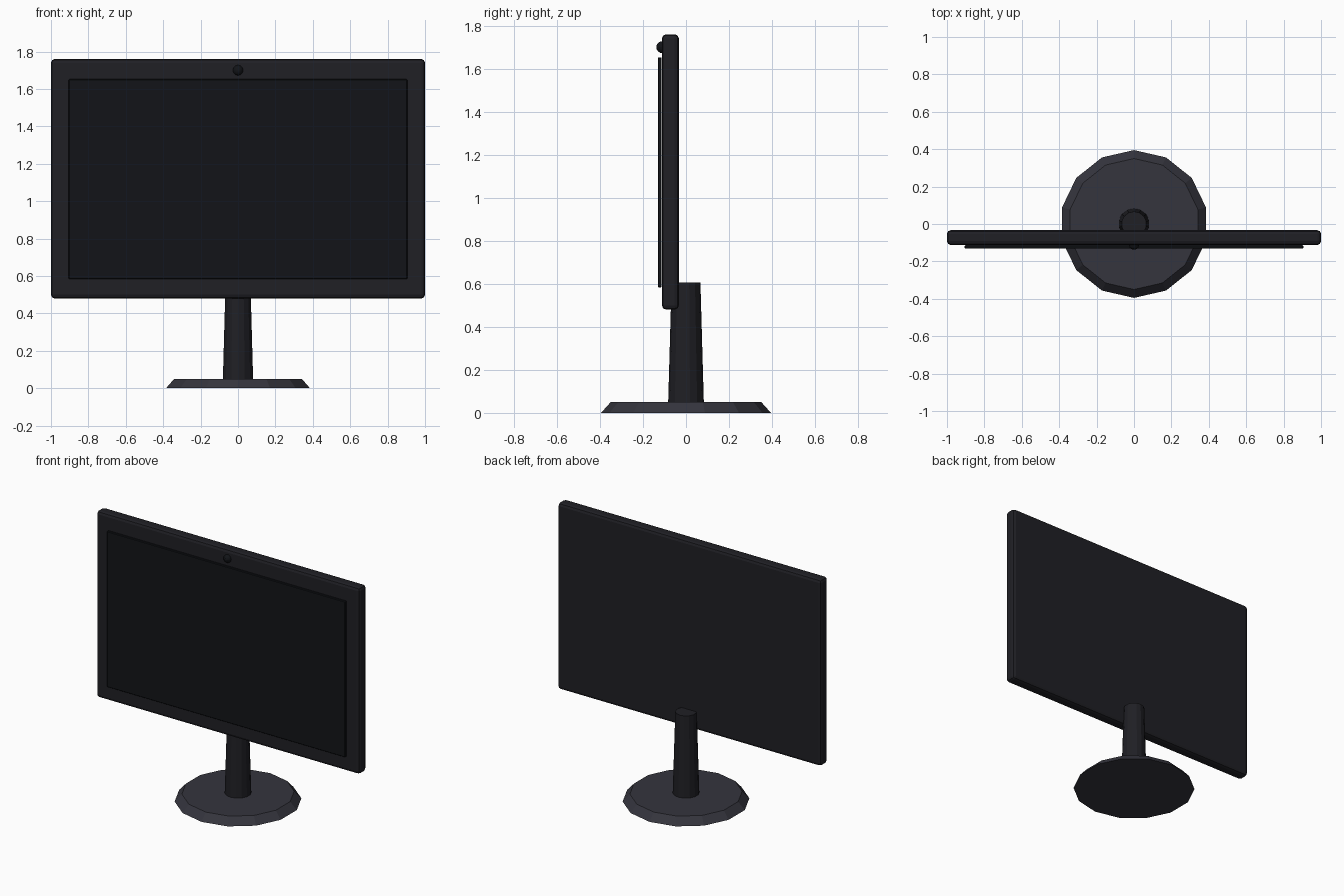
import bpy, bmesh
from mathutils import Matrix, Vector

if "Cube" in bpy.data.objects:
    bpy.data.objects.remove(bpy.data.objects["Cube"])


def material(name, rgb):
    m = bpy.data.materials.new(name)
    m.diffuse_color = (*rgb, 1)
    m.use_nodes = True
    m.node_tree.nodes["Principled BSDF"].inputs["Base Color"].default_value = m.diffuse_color
    return m


casing = material("casing", (0.014, 0.014, 0.018))
stand = material("stand", (0.035, 0.035, 0.047))
glass = material("glass", (0.006, 0.007, 0.009))


def finish(name, bm, mat):
    me = bpy.data.meshes.new(name)
    bm.to_mesh(me)
    bm.free()
    me.materials.append(mat)
    ob = bpy.data.objects.new(name, me)
    bpy.context.collection.objects.link(ob)
    return ob


def box(name, lo, hi, mat, bevel, segments):
    lo, hi = Vector(lo), Vector(hi)
    bm = bmesh.new()
    bmesh.ops.create_cube(bm, size=1, matrix=Matrix.Translation((lo + hi) / 2)
                          @ Matrix.Diagonal((*(hi - lo), 1)))
    ob = finish(name, bm, mat)
    mod = ob.modifiers.new("rounded_edges", 'BEVEL')
    mod.width, mod.segments = bevel, segments
    return ob


def cone(name, sides, r_low, r_high, z_low, z_high, mat):
    bm = bmesh.new()
    bmesh.ops.create_cone(bm, cap_ends=True, segments=sides, radius1=r_low, radius2=r_high,
                          depth=z_high - z_low,
                          matrix=Matrix.Translation((0, 0, (z_low + z_high) / 2)))
    return finish(name, bm, mat)


# Stand: faceted foot and tapered neck
cone("base", 14, 0.395, 0.35, 0, 0.05, stand)
cone("neck", 14, 0.083, 0.067, 0.045, 0.607, casing)

# Display housing and raised screen
box("housing", (-1, -0.112, 0.48), (1, -0.033, 1.76), casing, 0.02, 2)
box("screen", (-0.905, -0.131, 0.583), (0.905, -0.113, 1.653), glass, 0.004, 1)

# Camera bead above the screen
bm = bmesh.new()
bmesh.ops.create_uvsphere(bm, u_segments=12, v_segments=8, radius=0.028,
                          matrix=Matrix.Translation((0, -0.11, 1.70)))
finish("camera_bead", bm, glass)
